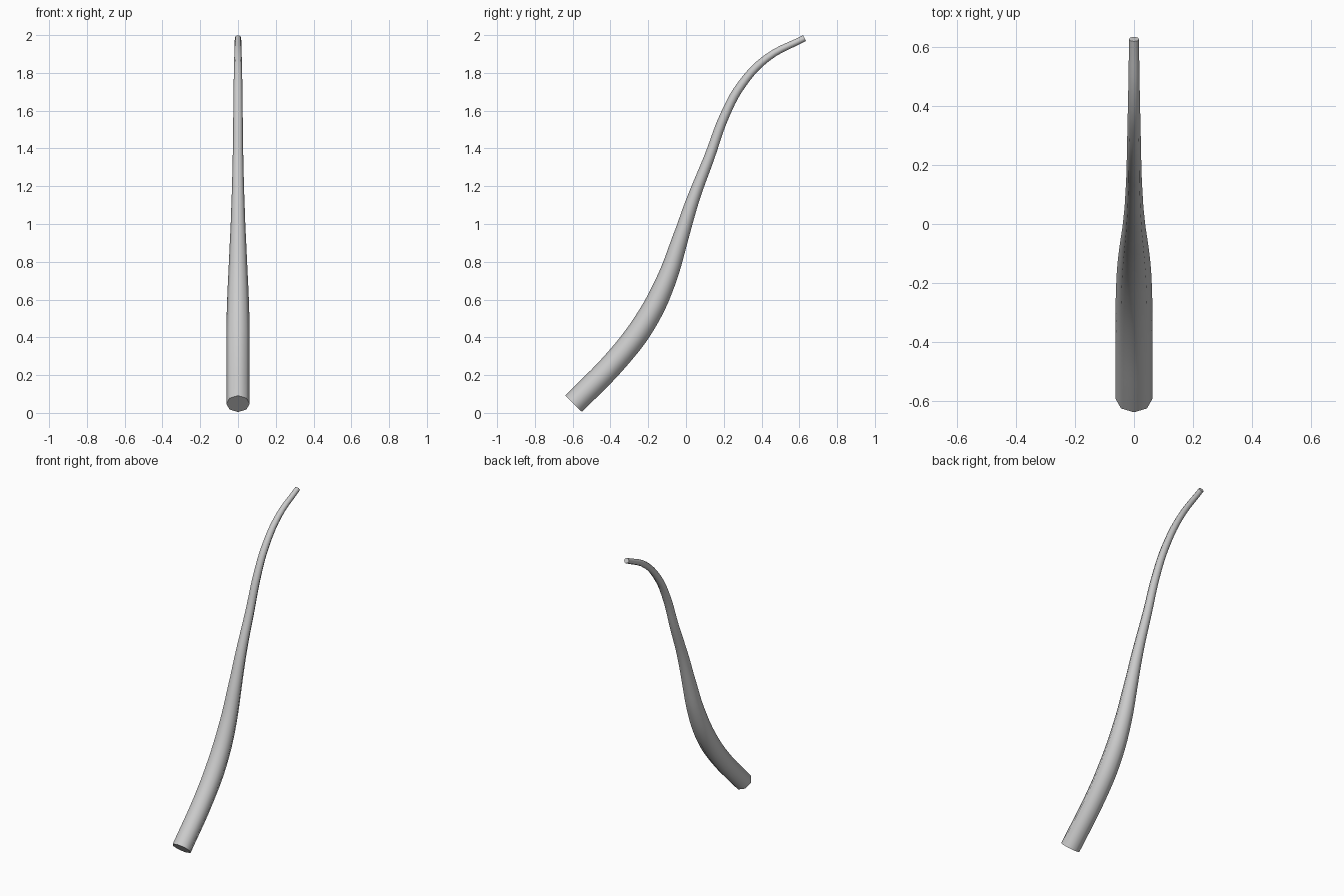
import bpy
import math

if "Cube" in bpy.data.objects:
    bpy.data.objects.remove(bpy.data.objects["Cube"])

# Centre line (y, z) with tube radius at each point
PATH = [
    (-0.595, 0.048, 0.062), (-0.36, 0.29, 0.062), (-0.217, 0.48, 0.061),
    (-0.106, 0.70, 0.053), (-0.028, 0.93, 0.042), (0.037, 1.13, 0.034),
    (0.124, 1.355, 0.028), (0.206, 1.577, 0.025), (0.296, 1.74, 0.023),
    (0.43, 1.88, 0.020), (0.628, 1.984, 0.017),
]

# Tapered eight-sided stem swept along the S-shaped path
curve = bpy.data.curves.new("curved_stem", 'CURVE')
curve.dimensions = '3D'
curve.bevel_depth = 1.0
curve.bevel_resolution = 2
curve.resolution_u = 5
curve.use_fill_caps = True
spline = curve.splines.new('BEZIER')
spline.radius_interpolation = 'CARDINAL'
spline.bezier_points.add(len(PATH) - 1)
for point, (y, z, radius) in zip(spline.bezier_points, PATH):
    point.co = (0, y, z)
    point.radius = radius
    point.handle_left_type = point.handle_right_type = 'AUTO'

stem = bpy.data.objects.new("curved_stem", curve)
bpy.context.collection.objects.link(stem)
bpy.context.view_layer.objects.active = stem
stem.select_set(True)
bpy.ops.object.convert(target='MESH')

# Weld the end caps, keep their rims sharp and the sides smooth
stem = bpy.context.object
bpy.ops.object.mode_set(mode='EDIT')
bpy.ops.mesh.select_all(action='SELECT')
bpy.ops.mesh.remove_doubles(threshold=0.0005)
bpy.ops.mesh.normals_make_consistent(inside=False)
bpy.ops.object.mode_set(mode='OBJECT')
bpy.ops.object.shade_smooth_by_angle(angle=math.radians(60))
